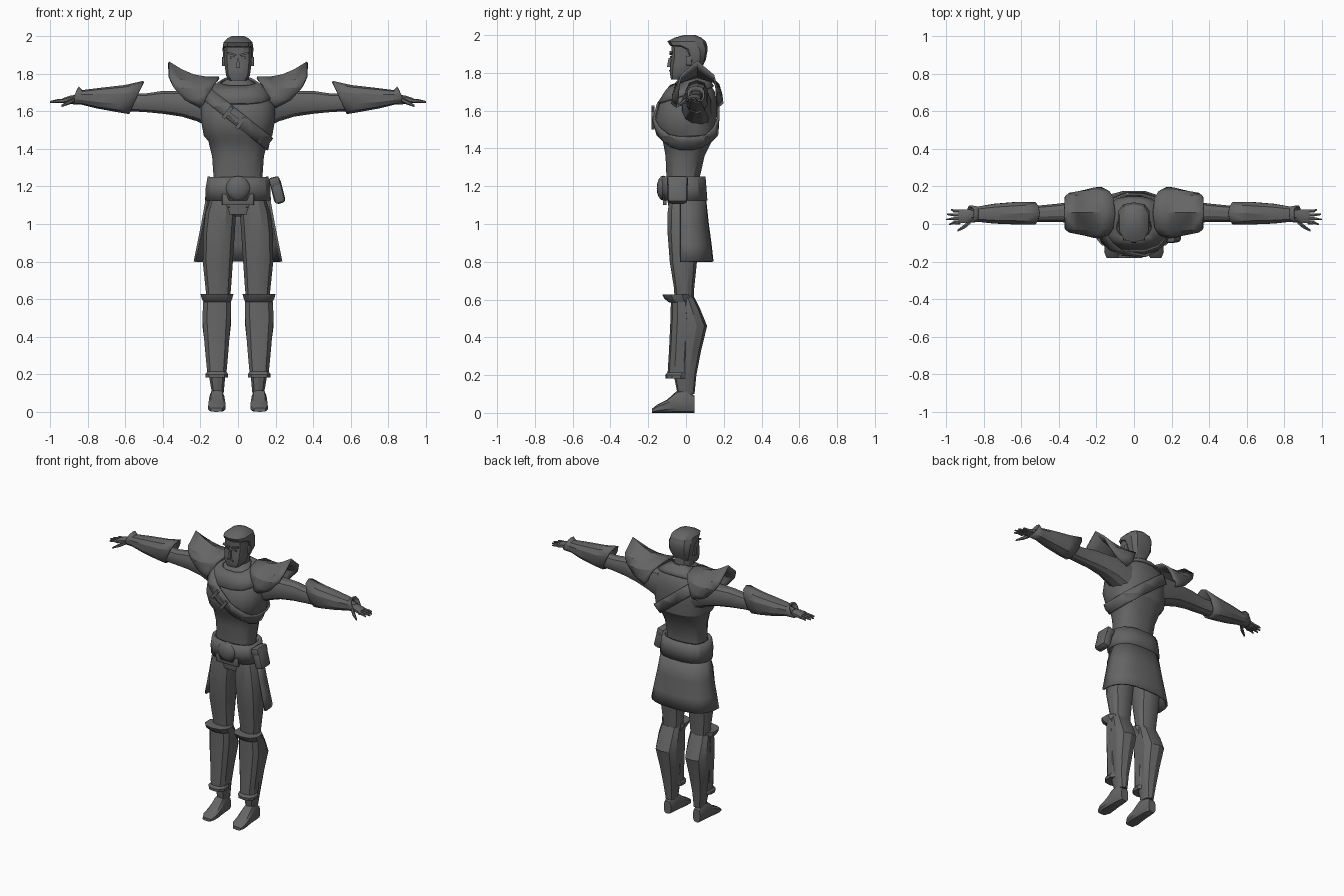
import bpy, bmesh, math
from mathutils import Vector, Matrix

cube = bpy.data.objects.get("Cube")
if cube:
    bpy.data.objects.remove(cube, do_unlink=True)

grey = bpy.data.materials.new("dark grey")
grey.use_nodes = True
GREY = (0.13, 0.13, 0.13, 1)
grey.diffuse_color = GREY
grey.node_tree.nodes["Principled BSDF"].inputs["Base Color"].default_value = GREY


def finish(name, bm, mirror=False, thick=0, angle=28):
    """Turn a bmesh into a shaded object, optionally mirrored and thickened."""
    bmesh.ops.recalc_face_normals(bm, faces=bm.faces[:])
    mesh = bpy.data.meshes.new(name)
    bm.to_mesh(mesh)
    bm.free()
    mesh.materials.append(grey)
    ob = bpy.data.objects.new(name, mesh)
    bpy.context.collection.objects.link(ob)
    if thick:
        mod = ob.modifiers.new("thickness", 'SOLIDIFY')
        mod.thickness = thick
        mod.offset = 0
    if mirror:
        mod = ob.modifiers.new("mirror", 'MIRROR')
        mod.use_mirror_merge = False
    bpy.ops.object.select_all(action='DESELECT')
    ob.select_set(True)
    bpy.context.view_layer.objects.active = ob
    bpy.ops.object.shade_smooth_by_angle(angle=math.radians(angle))
    return ob


def loft(name, axis, rings, n=12, mirror=False, e=0.8, caps=True, thick=0):
    """Skin rounded rings: (position, u_min, u_max, v_min, v_max, optional lean)."""
    bm = bmesh.new()
    loops = []
    for t, u0, u1, v0, v1, *lean in rings:
        loop = []
        for i in range(n):
            a = 2 * math.pi * (i + 0.5) / n
            c, s = (math.copysign(abs(f) ** e, f) for f in (math.cos(a), math.sin(a)))
            co = [(u0 + u1) / 2 + (u1 - u0) / 2 * c, (v0 + v1) / 2 + (v1 - v0) / 2 * s]
            co.insert(axis, t + (lean[0] * s if lean else 0))
            loop.append(bm.verts.new(co))
        loops.append(loop)
    for a, b in zip(loops, loops[1:]):
        for i in range(n):
            k = (i + 1) % n
            bm.faces.new((a[i], a[k], b[k], b[i]))
    if caps:
        bm.faces.new(loops[0])
        bm.faces.new(loops[-1])
    return finish(name, bm, mirror, thick)


def sheet(name, rows, mirror=False, thick=0.012):
    """Skin a grid of points."""
    bm = bmesh.new()
    grid = [[bm.verts.new(p) for p in row] for row in rows]
    for a, b in zip(grid, grid[1:]):
        for i in range(len(a) - 1):
            bm.faces.new((a[i], a[i + 1], b[i + 1], b[i]))
    return finish(name, bm, mirror, thick)


def block(name, loc, size, tilt=0, bevel=0, taper=1, mirror=False):
    """Box tilted about y, with its top scaled by taper."""
    bm = bmesh.new()
    bmesh.ops.create_cube(bm, size=1)
    for v in bm.verts:
        if v.co.z > 0:
            v.co.x *= taper
            v.co.y *= taper
    bmesh.ops.scale(bm, vec=size, verts=bm.verts)
    if bevel:
        bmesh.ops.bevel(bm, geom=bm.edges[:], offset=bevel, segments=2,
                        profile=0.5, affect='EDGES')
    bm.transform(Matrix.Translation(loc) @ Matrix.Rotation(tilt, 4, 'Y'))
    return finish(name, bm, mirror)


def band(name, source, centre, normal, width, lift):
    """Strip of the source surface between two parallel planes."""
    bm = bmesh.new()
    bm.from_mesh(source.data)
    bm.normal_update()
    for v in bm.verts:
        v.co += v.normal * lift
    normal = Vector(normal).normalized()
    for side in (1, -1):
        bmesh.ops.bisect_plane(bm, geom=bm.verts[:] + bm.edges[:] + bm.faces[:],
                               plane_co=Vector(centre) + normal * side * width / 2,
                               plane_no=normal * side, clear_outer=True)
    return finish(name, bm, thick=0.012)


# Torso and neck
torso = loft("torso", 2, [
    (1.05, -.13, .13, -.09, .08), (1.14, -.145, .145, -.10, .085),
    (1.25, -.132, .132, -.105, .075), (1.36, -.14, .14, -.11, .10),
    (1.44, -.16, .16, -.125, .14), (1.47, -.185, .185, -.145, .16),
    (1.55, -.20, .20, -.165, .165), (1.63, -.20, .20, -.145, .165),
    (1.70, -.165, .165, -.10, .155), (1.745, -.10, .10, -.06, .125),
    (1.77, -.06, .06, -.04, .09)], n=16)
loft("neck", 2, [(1.70, -.065, .065, -.04, .09), (1.84, -.055, .055, -.035, .08)], n=10)

# Sash, its buckle and the collar
band("sash", torso, (0, 0, 1.56), (.62, 0, .785), .07, .008)
band("collar", torso, (0, 0, 1.72), (0, -.3, 1), .07, .007)
for k in (-1, 1):
    block("sash_buckle", (-.02 + k * .035, -.174, 1.565 - k * .028),
          (.02, .015, .075), tilt=.67)
block("sash_clasp", (-.02, -.174, 1.565), (.07, .015, .02), tilt=.67)

# Head, face and hair
loft("head", 2, [
    (1.765, -.045, .045, -.08, .0), (1.79, -.065, .065, -.086, .04),
    (1.84, -.072, .072, -.085, .07), (1.89, -.075, .075, -.078, .09),
    (1.94, -.076, .076, -.08, .10), (1.98, -.05, .05, -.05, .07)], e=.7)
loft("hair", 2, [
    (1.81, -.055, .055, .02, .075), (1.87, -.08, .08, .0, .105),
    (1.925, -.085, .085, -.03, .115), (1.945, -.084, .084, -.085, .112),
    (1.967, -.08, .08, -.098, .105), (1.987, -.06, .06, -.06, .08),
    (2.0, -.035, .035, -.01, .05)], n=10, e=.75)
block("nose", (0, -.086, 1.855), (.022, .03, .05), taper=.4)
block("mouth", (0, -.086, 1.812), (.045, .008, .008))
block("eye", (.03, -.08, 1.885), (.026, .009, .011), mirror=True)
block("brow", (.033, -.08, 1.905), (.048, .015, .01), tilt=-.25, mirror=True)
block("ear", (.077, .015, 1.865), (.016, .03, .05), bevel=.004, mirror=True)

# Shoulder pads: low front point up to the crown, then repeated behind
outer = [(.20, -.045, 1.62), (.28, -.045, 1.66), (.345, -.04, 1.73),
         (.368, -.025, 1.785), (.37, .06, 1.86)]
inner = [(.165, -.06, 1.66), (.15, -.06, 1.70), (.13, -.05, 1.74),
         (.11, -.02, 1.765), (.10, .06, 1.78)]
rows = []
for r in range(5):
    t = r / 4
    bulge = math.sin(math.pi * t)
    half = []
    for j, (a, b) in enumerate(zip(inner, outer)):
        p = Vector(a).lerp(Vector(b), t)
        p.y -= .02 * bulge * (1 - j / 4)
        p.z -= .03 * bulge * j / 4
        half.append(p)
    rows.append(half + [Vector((p.x, .12 - p.y, p.z)) for p in reversed(half[:-1])])
sheet("shoulder_pad", rows, mirror=True)

# Arms
loft("upper_arm", 0, [
    (.12, -.03, .14, 1.50, 1.72), (.22, -.02, .135, 1.545, 1.715),
    (.30, .0, .125, 1.57, 1.71), (.40, .01, .11, 1.585, 1.71),
    (.50, .01, .10, 1.595, 1.695), (.62, .015, .10, 1.60, 1.70)], mirror=True)
loft("gauntlet", 0, [
    (.54, .0, .115, 1.59, 1.757, -.038), (.62, .0, .115, 1.60, 1.735, -.02),
    (.74, .005, .105, 1.62, 1.72, -.01), (.83, .015, .09, 1.64, 1.708),
    (.87, .01, .095, 1.643, 1.728, -.02)], n=10, mirror=True, caps=False, thick=.01)
loft("forearm", 0, [
    (.58, .01, .10, 1.605, 1.70), (.74, .012, .098, 1.625, 1.71),
    (.87, .025, .08, 1.65, 1.69)], n=10, mirror=True)

# Hands
loft("palm", 0, [
    (.85, .025, .08, 1.65, 1.69), (.89, .005, .08, 1.645, 1.685),
    (.935, .0, .078, 1.643, 1.67)], n=8, mirror=True)
for i, tip in enumerate((.985, 1.0, .995, .975)):
    y = .006 + .021 * i
    end = y + .006 * (i - 1.5)
    loft("finger", 0, [
        (.925, y - .01, y + .01, 1.645, 1.667), (.96, y - .008, y + .01, 1.645, 1.665),
        (tip, end - .004, end + .004, 1.645, 1.655)], n=6, mirror=True)
loft("thumb", 0, [
    (.87, .0, .035, 1.65, 1.675), (.90, -.025, .002, 1.635, 1.66),
    (.94, -.042, -.03, 1.622, 1.634)], n=6, mirror=True)

# Belt, round buckle and pouch
loft("belt", 2, [
    (1.125, -.168, .168, -.115, .105), (1.19, -.165, .165, -.122, .10),
    (1.25, -.155, .155, -.118, .095)], n=16, caps=False, thick=.02)
bm = bmesh.new()
bmesh.ops.create_uvsphere(bm, u_segments=16, v_segments=8, radius=1)
bm.transform(Matrix.Translation((0, -.12, 1.19)) @ Matrix.Diagonal((.066, .035, .066, 1)))
finish("belt_buckle", bm)
block("belt_front_flap", (0, -.113, 1.13), (.17, .02, .06), bevel=.005)
block("pouch", (.21, -.045, 1.175), (.06, .105, .135), tilt=-.25, bevel=.02)
block("pouch_flap", (.195, -.045, 1.225), (.058, .11, .05), tilt=-.25, bevel=.012)

# Open-fronted skirt
rows = []
for z, rx, back in ((1.14, .165, .10), (1.0, .19, .115), (.89, .212, .13), (.80, .23, .14)):
    row = []
    for i in range(13):
        a = math.pi * i / 12
        c, s = math.cos(a), math.sin(a)
        row.append((rx * math.copysign(abs(c) ** .7, c), -.03 + (back + .03) * s ** .7, z))
    rows.append(row)
sheet("skirt", rows)

# Legs
loft("hips", 2, [
    (1.04, -.05, .05, -.05, .06), (1.09, -.14, .14, -.095, .085),
    (1.15, -.15, .15, -.105, .09)])
loft("thigh", 2, [
    (.56, .045, .165, -.06, .04), (.66, .035, .175, -.065, .045),
    (.80, .025, .19, -.088, .06), (.95, .015, .188, -.10, .08),
    (1.06, .008, .175, -.10, .085), (1.13, .02, .15, -.09, .08)], mirror=True)
loft("boot_shaft", 2, [
    (.10, .075, .14, -.045, .045), (.20, .065, .158, -.065, .055),
    (.33, .05, .175, -.07, .08), (.46, .035, .193, -.07, .112),
    (.55, .035, .19, -.07, .075), (.61, .04, .18, -.07, .045)], n=10, mirror=True)
loft("shin_guard", 2, [
    (.20, .06, .165, -.098, .02), (.33, .048, .178, -.09, .03),
    (.50, .035, .193, -.082, .04), (.60, .035, .187, -.08, .03)], n=10, mirror=True)
loft("knee_cuff", 2, [
    (.585, .035, .187, -.09, .03), (.605, .027, .197, -.115, .03),
    (.627, .02, .203, -.125, .025)], n=10, mirror=True)
loft("ankle_cuff", 2, [
    (.215, .06, .165, -.098, .015), (.20, .05, .177, -.11, .01),
    (.182, .052, .175, -.108, .005)], n=10, mirror=True)
loft("foot", 1, [
    (.045, .085, .14, 0, .09), (.0, .075, .15, 0, .125), (-.05, .072, .153, 0, .115),
    (-.10, .066, .158, 0, .07), (-.15, .066, .16, 0, .045),
    (-.18, .085, .147, 0, .022)], n=10, e=.65, mirror=True)
